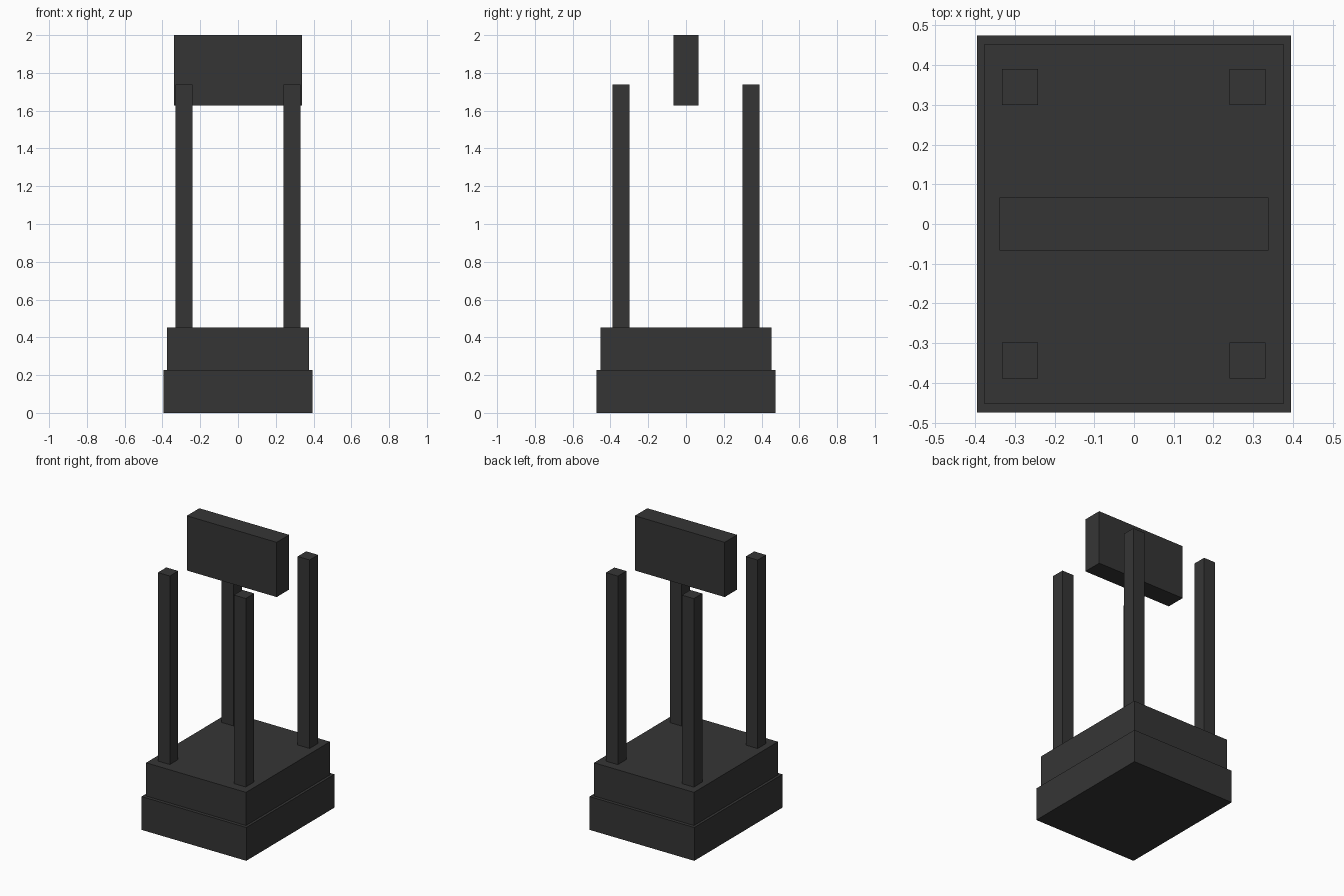
import bpy

if "Cube" in bpy.data.objects:
    bpy.data.objects.remove(bpy.data.objects["Cube"])

# single dark colour
dark = bpy.data.materials.new("dark_grey")
dark.diffuse_color = (0.036, 0.036, 0.036, 1.0)
dark.use_nodes = True
dark.node_tree.nodes["Principled BSDF"].inputs["Base Color"].default_value = dark.diffuse_color


def box(name, x, y, z):
    """Box spanning the (min, max) ranges on each axis."""
    spans = (x, y, z)
    bpy.ops.mesh.primitive_cube_add(size=1, location=[(a + b) / 2 for a, b in spans])
    ob = bpy.context.object
    ob.name = name
    ob.scale = [b - a for a, b in spans]
    bpy.ops.object.transform_apply(location=False, rotation=False, scale=True)
    ob.data.materials.append(dark)
    return ob


# stepped base
box("lower_base", (-0.395, 0.395), (-0.475, 0.475), (0, 0.227))
box("upper_base", (-0.377, 0.377), (-0.452, 0.452), (0.227, 0.453))

# four corner posts
for side, x in (("left", (-0.332, -0.242)), ("right", (0.241, 0.331))):
    for end, y in (("front", (-0.389, -0.298)), ("back", (0.299, 0.390))):
        box(f"{end}_{side}_post", x, y, (0.453, 1.738))

# floating top slab
box("top_slab", (-0.339, 0.339), (-0.067, 0.067), (1.627, 2.0))
